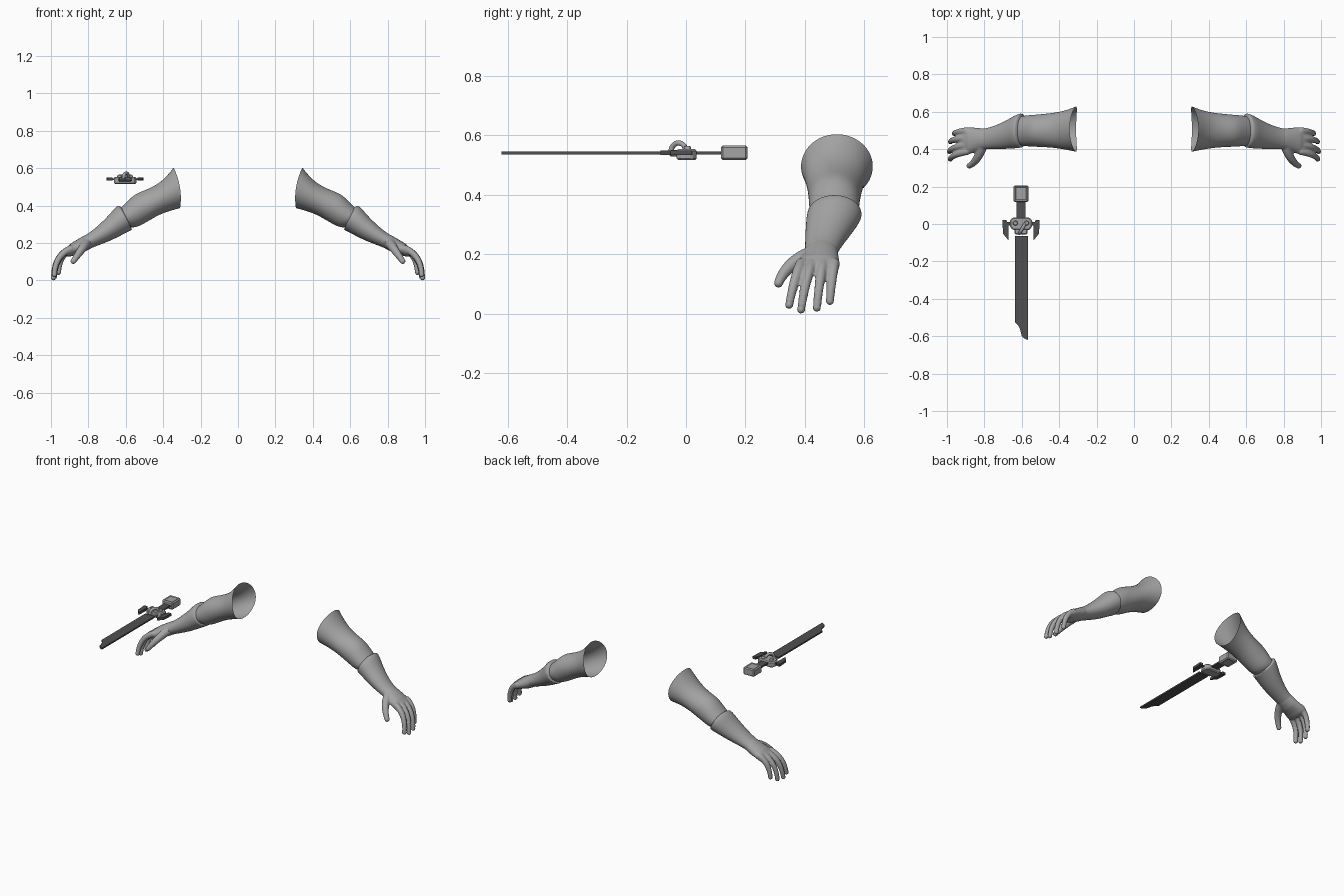
import bpy, bmesh, math
from mathutils import Vector, Matrix

if "Cube" in bpy.data.objects:
    bpy.data.objects.remove(bpy.data.objects["Cube"])


def material(name, grey):
    mat = bpy.data.materials.new(name)
    mat.use_nodes = True
    colour = (grey, grey, grey, 1)
    mat.diffuse_color = colour
    mat.node_tree.nodes["Principled BSDF"].inputs["Base Color"].default_value = colour
    return mat


GREY = material("mid grey", 0.37)
DARK = material("dark grey", 0.08)


def finish(name, bm, mat, smooth=False):
    """Turn a bmesh into a named, coloured object."""
    bmesh.ops.recalc_face_normals(bm, faces=bm.faces)
    for face in bm.faces:
        face.smooth = smooth
    mesh = bpy.data.meshes.new(name)
    bm.to_mesh(mesh)
    bm.free()
    mesh.materials.append(mat)
    obj = bpy.data.objects.new(name, mesh)
    bpy.context.scene.collection.objects.link(obj)
    return obj


def loft(bm, sections, sides=20, saddle=0.0, capped=False):
    """Skin oval rings: top x, top z, bottom x, bottom z, front y, back y."""
    rings = []
    for i, (tx, tz, bx, bz, y0, y1) in enumerate(sections):
        mid = Vector((tx + bx, y0 + y1, tz + bz)) / 2
        up = Vector((tx - bx, 0, tz - bz)) / 2
        side = Vector((0, y1 - y0, 0)) / 2
        ring = []
        for k in range(sides):
            a = math.tau * k / sides
            p = mid + up * math.cos(a) + side * math.sin(a)
            if i == 0:
                p.x -= saddle * math.sin(a) ** 2
            ring.append(bm.verts.new(p))
        rings.append(ring)
    for a, b in zip(rings, rings[1:]):
        for k in range(sides):
            n = (k + 1) % sides
            bm.faces.new((a[k], a[n], b[n], b[k]))
    if capped:
        bm.faces.new(rings[0])
        bm.faces.new(rings[-1])


def mirror(obj):
    obj.modifiers.new("Mirror", "MIRROR").use_mirror_merge = False


def sleeve(name, sections, saddle=0.0):
    bm = bmesh.new()
    loft(bm, sections, saddle=saddle)
    obj = finish(name, bm, GREY, True)
    sub = obj.modifiers.new("Rounding", "SUBSURF")
    sub.levels = sub.render_levels = 2
    mirror(obj)


# Upper arms, open at the shoulder
sleeve("upper_arms", [
    (.345, .605, .31, .385, .385, .63),
    (.375, .565, .345, .376, .395, .61),
    (.42, .52, .41, .356, .405, .597),
    (.49, .485, .465, .325, .41, .59),
    (.55, .465, .51, .298, .412, .585),
    (.59, .425, .55, .28, .414, .583),
    (.63, .385, .585, .285, .42, .575)], saddle=0.018)

# Forearms with a lip at the elbow
sleeve("forearms", [
    (.615, .385, .575, .29, .425, .57),
    (.636, .4, .565, .271, .408, .592),
    (.642, .4, .57, .268, .407, .592),
    (.66, .388, .595, .256, .404, .585),
    (.69, .35, .635, .234, .402, .565),
    (.73, .31, .69, .208, .4, .54),
    (.78, .265, .755, .184, .4, .517),
    (.82, .24, .795, .168, .398, .51)])


# Hands: palm and sphere-chain digits fused into one skin
bm = bmesh.new()
loft(bm, [
    (.76, .27, .74, .2, .41, .51),
    (.815, .244, .79, .168, .398, .511),
    (.85, .224, .825, .15, .388, .514),
    (.89, .2, .865, .138, .374, .517),
    (.918, .176, .893, .128, .37, .515),
    (.935, .155, .915, .128, .385, .5)], capped=True)


def digit(base, bend, tip, r0, r1, steps=14):
    base, bend, tip = Vector(base), Vector(bend), Vector(tip)
    for i in range(steps + 1):
        t = i / steps
        p = base * (1 - t) ** 2 + bend * 2 * t * (1 - t) + tip * t * t
        bmesh.ops.create_uvsphere(bm, u_segments=14, v_segments=10,
                                  radius=r0 + (r1 - r0) * t,
                                  matrix=Matrix.Translation(p))


for base_y, tip_x, tip_y, tip_z in (
        (.388, .982, .347, .03), (.425, .987, .387, .014),
        (.462, .981, .44, .02), (.498, .96, .484, .043)):
    digit((.895, base_y, .168), (tip_x - .005, (base_y + tip_y) / 2, .135),
          (tip_x, tip_y, tip_z), .02, .0145)
digit((.81, .425, .2), (.83, .34, .175), (.88, .311, .103), .029, .016)
hands = finish("hands", bm, GREY, True)
remesh = hands.modifiers.new("Fuse", "REMESH")
remesh.mode = "VOXEL"
remesh.voxel_size = 0.005
remesh.use_smooth_shade = True
relax = hands.modifiers.new("Relax", "SMOOTH")
relax.factor = 0.5
relax.iterations = 4
mirror(hands)

# Sword, laid flat and pointing forward
SX, SZ = -0.604, 0.54


def plate(name, outline, z0, z1, mat, bevel=0.0):
    """Extrude an outline given around the sword axis."""
    bm = bmesh.new()
    face = bm.faces.new([bm.verts.new((SX + x, y, z0)) for x, y in outline])
    moved = bmesh.ops.extrude_face_region(bm, geom=[face])["geom"]
    bmesh.ops.translate(bm, vec=(0, 0, z1 - z0),
                        verts=[v for v in moved if isinstance(v, bmesh.types.BMVert)])
    if bevel:
        bmesh.ops.bevel(bm, geom=bm.edges[:], offset=bevel, segments=1, affect="EDGES")
    return finish(name, bm, mat)


def box(name, half, y0, y1, z0, z1, mat, bevel=0.0, x=0.0):
    return plate(name, [(x - half, y0), (x + half, y0), (x + half, y1), (x - half, y1)],
                 z0, z1, mat, bevel)


# Blade with a hooked tip
plate("blade", [(-.033, -.065), (-.033, -.525), (-.018, -.538), (-.006, -.56),
                (.004, -.6), (.018, -.612), (.036, -.62), (.036, -.065)],
      SZ - .005, SZ + .005, DARK)

# Grip and pommel with sunken panels
box("grip", .024, .035, .12, SZ - .005, SZ + .005, DARK)
pommel = box("pommel", .04, .117, .207, .516, .566, GREY, .007)
bm = bmesh.new()
bm.from_mesh(pommel.data)
panels = [f for f in bm.faces if abs(f.normal.z) > .9]
bmesh.ops.inset_individual(bm, faces=panels, thickness=.008, depth=-.004)
bm.to_mesh(pommel.data)
bm.free()

# Guard: octagonal core, collar and buttons
plate("guard_core", [(-.045, -.032), (.045, -.032), (.06, -.012), (.06, .02),
                     (.042, .036), (-.042, .036), (-.06, .02), (-.06, -.012)],
      .516, .553, GREY, .006)
box("guard_collar", .034, -.055, -.025, .528, .55, GREY, .005)
for name, x in (("left_button", .03), ("right_button", -.03)):
    bm = bmesh.new()
    bmesh.ops.create_cone(bm, cap_ends=True, segments=16, radius1=.013, radius2=.01,
                          depth=.012, matrix=Matrix.Translation((SX + x, .005, .558)))
    finish(name, bm, GREY)

# Guard wings and their thin crossbar
box("crossbar", .09, -.008, .012, SZ - .004, SZ + .004, DARK)
for name, s in (("left_wing", 1), ("right_wing", -1)):
    plate(name, [(s * x, y) for x, y in ((.1, .02), (.078, .022), (.066, -.015),
                                         (.068, -.086), (.096, -.052))],
          SZ - .007, SZ + .009, DARK)

# Diagonal hoop arching over the guard
bm = bmesh.new()
rings = []
along = Vector((.5, .85, 0)).normalized()
across = Vector((along.y, -along.x, 0))
for i in range(17):
    a = math.pi * 1.1 * i / 16 - .05 * math.pi
    out = along * math.cos(a) + Vector((0, 0, math.sin(a)))
    centre = Vector((SX + .006, -.025, .545)) + out * .029
    rings.append([bm.verts.new(centre + (out * math.cos(b) + across * math.sin(b)) * .009)
                  for b in (math.tau * k / 10 for k in range(10))])
for a, b in zip(rings, rings[1:]):
    for k in range(10):
        bm.faces.new((a[k], a[k - 1], b[k - 1], b[k]))
bm.faces.new(rings[0])
bm.faces.new(rings[-1])
finish("guard_hoop", bm, GREY, True)
